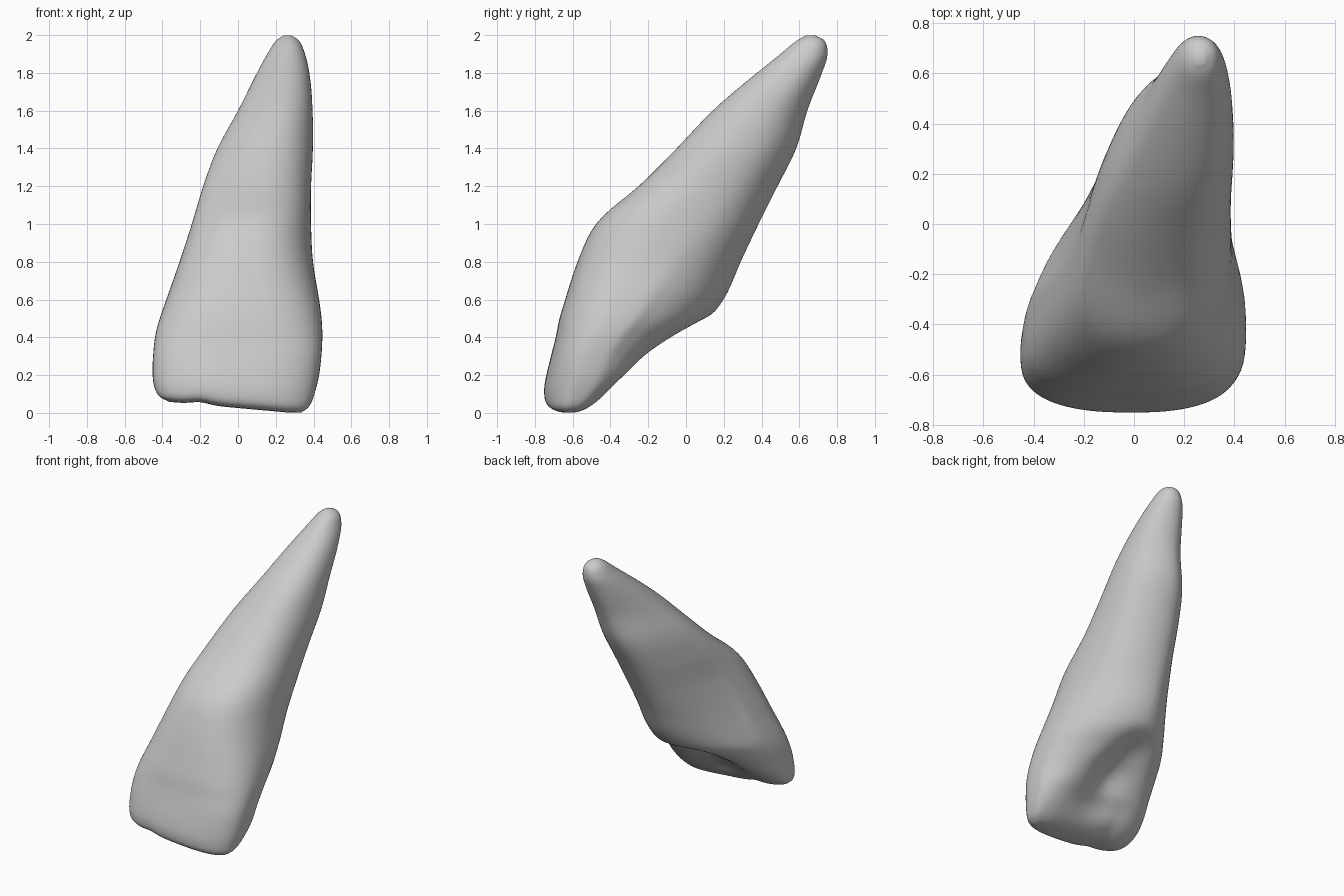
import bpy, bmesh, math

if "Cube" in bpy.data.objects:
    bpy.data.objects.remove(bpy.data.objects["Cube"])

# Horizontal sections: z, x min, x max, y min, y max
SECTIONS = [
    (0.00, -0.36, 0.33, -0.70, -0.57),
    (0.03, -0.415, 0.375, -0.74, -0.50),
    (0.10, -0.445, 0.405, -0.752, -0.39),
    (0.20, -0.453, 0.43, -0.738, -0.27),
    (0.30, -0.45, 0.442, -0.715, -0.165),
    (0.40, -0.44, 0.447, -0.69, -0.03),
    (0.50, -0.415, 0.443, -0.67, 0.12),
    (0.60, -0.38, 0.43, -0.64, 0.20),
    (0.80, -0.31, 0.397, -0.575, 0.29),
    (1.00, -0.245, 0.387, -0.48, 0.385),
    (1.20, -0.185, 0.387, -0.25, 0.485),
    (1.40, -0.11, 0.397, -0.05, 0.585),
    (1.60, 0.00, 0.395, 0.14, 0.642),
    (1.80, 0.10, 0.378, 0.375, 0.72),
    (1.90, 0.155, 0.355, 0.50, 0.75),
    (1.97, 0.20, 0.325, 0.585, 0.735),
    (2.00, 0.245, 0.28, 0.64, 0.68),
]
N = 96      # points round each section
STEPS = 5   # rings between two sections


def spline(quad, t):
    """Smooth curve through sections, spaced by their distance."""
    p, a, b, q = quad
    d0, d1, d2 = (max(math.dist(u, v), 1e-6) for u, v in ((p, a), (a, b), (b, q)))
    out = []
    for w, x, y, z in zip(*quad):
        slope = (y - x) / d1
        m0 = slope if p == a else ((x-w)/d0*d1 + slope*d0) / (d0+d1)
        m1 = slope if q == b else ((z-y)/d2*d1 + slope*d2) / (d1+d2)
        out.append((2*t**3 - 3*t*t + 1)*x + (t**3 - 2*t*t + t)*m0*d1
                   + (3*t*t - 2*t**3)*y + (t**3 - t*t)*m1*d1)
    return out


def ramp(z, keys):
    for (z0, v0), (z1, v1) in zip(keys, keys[1:]):
        if z <= z1:
            t = max(0, (z - z0) / (z1 - z0))
            return v0 + (v1 - v0) * t * t * (3 - 2*t)
    return keys[-1][1]


def power(v, n):
    return math.copysign(abs(v) ** (2 / n), v)


def section_point(sec, angle):
    z, x0, x1, y0, y1 = sec
    c, s = math.cos(angle), math.sin(angle)
    left = (1 - c) / 2
    # widest line lies nearer the front, more so on the left side
    wide_right = ramp(z, [(0, 0.5), (0.45, 0.38), (1.1, 0.52), (1.6, 0.54)])
    wide_left = ramp(z, [(0, 0.5), (0.45, 0.34), (1.2, 0.31), (1.7, 0.40), (2.0, 0.5)])
    wide = y0 + (y1 - y0) * (wide_right * (1 - left) + wide_left * left)
    n = ramp(z, [(0, 2.8), (1.5, 2.1)])
    if s > 0:
        back_right = ramp(z, [(0, 2.6), (0.5, 1.85), (1.05, 2.4), (1.6, 2.1)])
        back_left = ramp(z, [(0, 2.6), (0.7, 1.6), (1.5, 1.65), (2.0, 2.0)])
        back = back_right * (1 - left) + back_left * left
        n += (back - n) * min(1, s * 3)
    x = (x0 + x1) / 2 + (x1 - x0) / 2 * power(c, n)
    y = wide + power(s, n) * ((y1 - wide) if s > 0 else (wide - y0))
    # bowed biting edge
    low = max(0, 1 - z / 0.3)
    y += 0.18 * x * x * low
    # hollow behind the crown, below the rear bulge
    if s > 0:
        depth = ramp(z, [(0.0, 0), (0.20, 0.12), (0.36, 0.18), (0.43, 0.14), (0.52, 0)])
        width = ramp(z, [(0, 0.29), (0.5, 0.11)])
        y -= depth * s * math.exp(-((x + 0.02) / width) ** 2)
    # slanted, slightly notched biting edge
    z += low * (max(0, 0.024 - 0.09 * x) + 0.014 * math.exp(-((x + 0.2) / 0.06) ** 2))
    return x, y, z


# Tooth: rings lofted through the sections
bm = bmesh.new()
last = len(SECTIONS) - 1
rings = []
for i in range(last):
    quad = [SECTIONS[max(0, min(last, k))] for k in (i-1, i, i+1, i+2)]
    for j in range(STEPS + (i == last - 1)):
        sec = spline(quad, j / STEPS)
        rings.append([bm.verts.new(section_point(sec, 2*math.pi*k/N)) for k in range(N)])
for a, b in zip(rings, rings[1:]):
    for k in range(N):
        m = (k + 1) % N
        bm.faces.new((a[k], a[m], b[m], b[k]))

# Biting edge bridges front to back so the slant is kept
bottom = rings[0]
for k in range(1, N // 2 - 1):
    bm.faces.new((bottom[k], bottom[k+1], bottom[N-k-1], bottom[N-k]))
bm.faces.new((bottom[0], bottom[1], bottom[N-1]))
bm.faces.new((bottom[N//2-1], bottom[N//2], bottom[N//2+1]))

# Root tip
bm.faces.new(rings[-1])

bmesh.ops.recalc_face_normals(bm, faces=bm.faces[:])
mesh = bpy.data.meshes.new("tooth")
bm.to_mesh(mesh)
bm.free()
mesh.shade_smooth()
tooth = bpy.data.objects.new("tooth", mesh)
bpy.context.collection.objects.link(tooth)

# Soften the section seams
soften = tooth.modifiers.new("soften", 'SMOOTH')
soften.factor = 0.5
soften.iterations = 6
